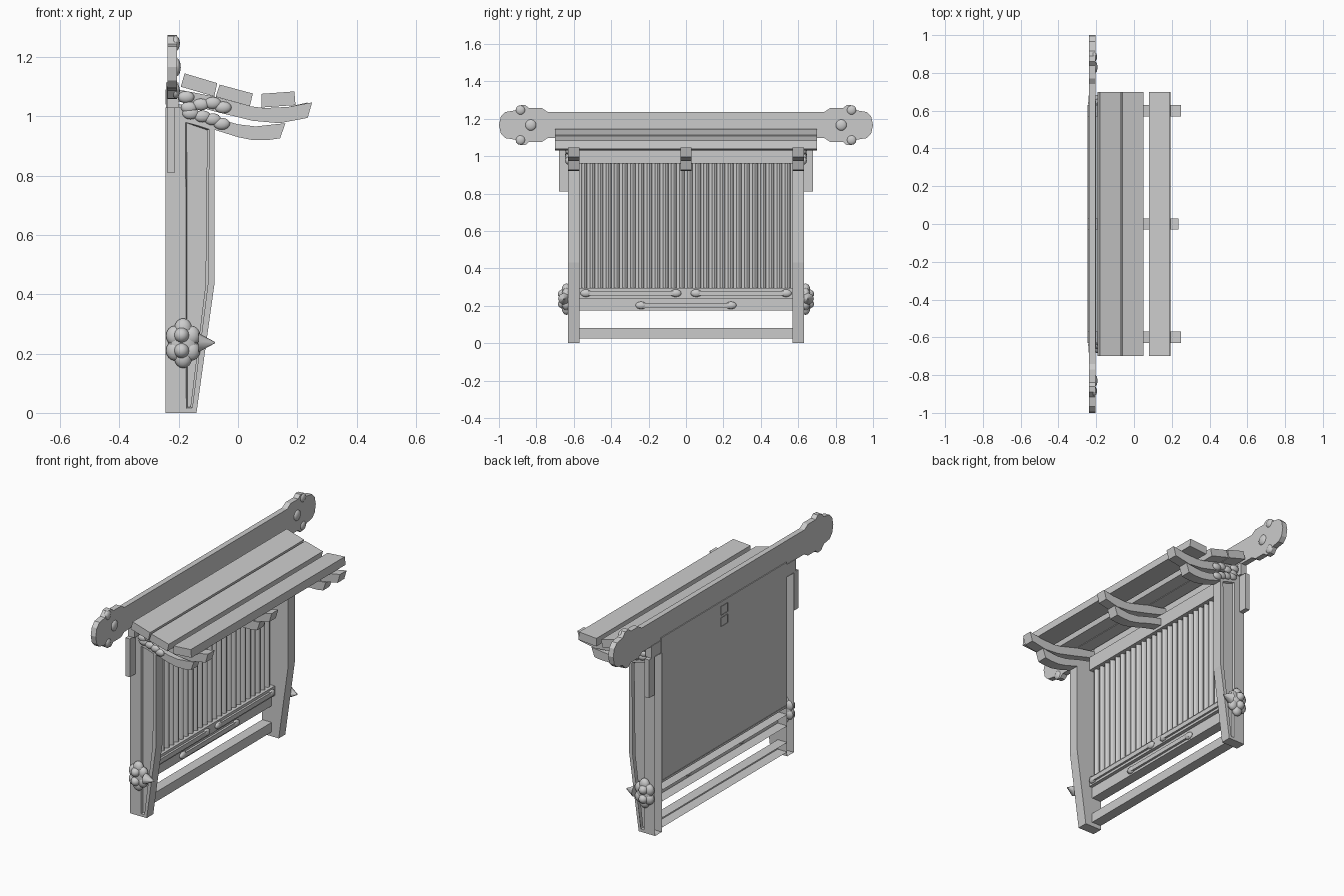
import bpy, bmesh, math
from mathutils import Matrix, Vector

cube = bpy.data.objects.get("Cube")
if cube:
    bpy.data.objects.remove(cube)

grey = bpy.data.materials.new("plain_grey")
grey.use_nodes = True
tone = (0.6, 0.6, 0.6, 1)
grey.diffuse_color = tone
grey.node_tree.nodes["Principled BSDF"].inputs["Base Color"].default_value = tone


def finish(name, bm, smooth=False):
    mesh = bpy.data.meshes.new(name)
    bm.to_mesh(mesh)
    bm.free()
    obj = bpy.data.objects.new(name, mesh)
    bpy.context.collection.objects.link(obj)
    mesh.materials.append(grey)
    if smooth:
        bpy.ops.object.select_all(action='DESELECT')
        obj.select_set(True)
        bpy.context.view_layer.objects.active = obj
        bpy.ops.object.shade_smooth_by_angle(angle=math.radians(40))
    return obj


def extrude(name, points, direction, open_back=False, recess=None):
    """Sweep a flat outline along a vector; recess insets the side facing that y sign."""
    bm = bmesh.new()
    face = bm.faces.new([bm.verts.new(p) for p in points])
    out = bmesh.ops.extrude_face_region(bm, geom=[face])
    moved = [v for v in out["geom"] if isinstance(v, bmesh.types.BMVert)]
    bmesh.ops.translate(bm, vec=Vector(direction), verts=moved)
    bmesh.ops.recalc_face_normals(bm, faces=bm.faces)
    bm.normal_update()
    if recess:
        outer = [f for f in bm.faces if f.normal.y * recess > 0.9]
        bmesh.ops.inset_region(bm, faces=outer, thickness=0.022)
        bmesh.ops.inset_region(bm, faces=outer, thickness=0.006, depth=-0.012)
    if open_back:
        bm.normal_update()
        back = [f for f in bm.faces if f.normal.x < -0.9]
        bmesh.ops.delete(bm, geom=back, context='FACES')
    return finish(name, bm)


def side_prism(name, outline, y0, y1, **kw):
    return extrude(name, [(x, y0, z) for x, z in outline], (0, y1 - y0, 0), **kw)


def box(name, x0, x1, y0, y1, z0, z1, **kw):
    return side_prism(name, [(x0, z0), (x1, z0), (x1, z1), (x0, z1)], y0, y1, **kw)


def blobs(name, items):
    """Join several stretched spheres, each given as centre and radii."""
    bm = bmesh.new()
    for centre, radii in items:
        m = Matrix.Translation(centre) @ Matrix.Diagonal((*radii, 1))
        bmesh.ops.create_uvsphere(bm, u_segments=16, v_segments=8, radius=1, matrix=m)
    return finish(name, bm, True)


BACK = -0.245

# Back board and vertical ribs
box("back_board", BACK + 0.003, -0.2, -0.57, 0.57, 0.28, 1.115)
bm = bmesh.new()
count = 26
for i in range(count):
    y = (i - (count - 1) / 2) * 0.0435
    ring = [(-0.2 + 0.02 * math.sin(a), y + 0.014 * math.cos(a))
            for a in [math.pi * k / 6 for k in range(7)]]
    low = [bm.verts.new((x, v, 0.29)) for x, v in ring]
    high = [bm.verts.new((x, v, 0.965)) for x, v in ring]
    for k in range(6):
        bm.faces.new((low[k], low[k + 1], high[k + 1], high[k]))
    bm.faces.new(high)
bmesh.ops.recalc_face_normals(bm, faces=bm.faces)
finish("vertical_ribs", bm, True)

# Horizontal beams
box("top_beam", -0.2, -0.165, -0.57, 0.57, 0.96, 1.04)
box("ledge", BACK, -0.165, -0.57, 0.57, 0.24, 0.295, open_back=True)
box("middle_rail", BACK, -0.185, -0.57, 0.57, 0.175, 0.24, open_back=True)
box("foot_rail", BACK, -0.185, -0.57, 0.57, 0.025, 0.08, open_back=True)

# Carved bars with rounded ends
for name, y, half, z, x in (("carved_bar_right", -0.295, 0.25, 0.267, -0.163),
                            ("carved_bar_left", 0.295, 0.25, 0.267, -0.163),
                            ("carved_bar_middle", 0, 0.25, 0.202, -0.182)):
    box(name, x - 0.005, x + 0.01, y - half, y + half, z - 0.013, z + 0.013)
    blobs(name + "_ends", [((x, y + s * (half - 0.01), z), (0.014, 0.03, 0.02)) for s in (-1, 1)])

# Side posts, each a flat back strip and a tapered panelled front
front_outline = [(-0.19, 0), (-0.14, 0), (-0.08, 0.43), (-0.08, 0.97), (-0.19, 1.0)]
for side, s in (("left", 1), ("right", -1)):
    y0, y1 = s * 0.57, s * 0.63
    box("post_strip_" + side, BACK, -0.19, y0, y1, 0, 1.03, open_back=True)
    side_prism("post_front_" + side, front_outline, y0, y1, open_back=True, recess=s)
    box("wing_plate_" + side, -0.24, -0.212, s * 0.63, s * 0.68, 0.81, 1.03)
    box("sign_hinge_" + side, -0.24, -0.2, s * 0.57, s * 0.655, 1.03, 1.1)

    # Lobed boss on the lower post
    y = s * 0.64
    lobes = [((-0.185 + 0.032 * math.cos(a), y, 0.235 + 0.05 * math.sin(a)), (0.03, 0.024, 0.034))
             for a in [math.pi * (k + 0.5) / 3 for k in range(6)]]
    lobes += [((-0.19, s * 0.655, z), (0.026, 0.03, 0.026)) for z in (0.21, 0.262)]
    lobes.append(((-0.185, y, 0.235), (0.05, 0.026, 0.075)))
    blobs("post_boss_" + side, lobes)
    bm = bmesh.new()
    turn = Matrix.Translation((-0.105, s * 0.652, 0.237)) @ Matrix.Rotation(math.pi / 2, 4, 'Y')
    bmesh.ops.create_cone(bm, cap_ends=True, segments=8, radius1=0.032, radius2=0.002,
                          depth=0.055, matrix=turn)
    finish("boss_bud_" + side, bm, True)

    # Scroll ornament beside the bracket
    path = [(-0.175, 1.065), (-0.165, 1.03), (-0.125, 1.04), (-0.085, 1.045), (-0.05, 1.03),
            (-0.16, 1.01), (-0.12, 1.0), (-0.085, 0.99), (-0.055, 0.975)]
    blobs("bracket_scroll_" + side,
          [((x, s * 0.632, z), (0.028, 0.014, 0.02)) for x, z in path])

# Bent double brackets carrying the roof
upper_arm = [(-0.2, 1.09), (-0.08, 1.067), (0.04, 1.034), (0.09, 1.028), (0.17, 1.032), (0.25, 1.047),
             (0.235, 0.995), (0.14, 0.977), (0.05, 0.985), (-0.08, 1.017), (-0.2, 1.05)]
lower_arm = [(-0.2, 1.025), (-0.1, 1.002), (0, 0.973), (0.06, 0.966), (0.16, 0.977),
             (0.142, 0.926), (0.1, 0.92), (0.05, 0.92), (0, 0.93), (-0.08, 0.955), (-0.2, 0.985)]
for name, y, trim in (("right", -0.6, 0), ("middle", 0, -0.015), ("left", 0.6, 0)):
    for level, arm in (("upper", upper_arm), ("lower", lower_arm)):
        outline = [(x + (trim if x > 0.2 else 0), z) for x, z in arm]
        side_prism(f"{level}_arm_{name}", outline, y - 0.03, y + 0.03)

# Slots behind the middle bracket
for z in (1.0, 1.065):
    box("middle_slot", BACK, BACK + 0.006, -0.03, 0.03, z - 0.025, z + 0.025, open_back=True)

# Roof planks
planks = {"inner": [(-0.18, 1.145), (-0.07, 1.112), (-0.08, 1.067), (-0.193, 1.1)],
          "middle": [(-0.062, 1.107), (0.05, 1.077), (0.04, 1.034), (-0.075, 1.066)],
          "outer": [(0.08, 1.076), (0.19, 1.084), (0.194, 1.038), (0.08, 1.03)]}
for name, outline in planks.items():
    side_prism("roof_plank_" + name, outline, -0.7, 0.7)

# Long sign board with lobed ends
half = [(0.74, 0.07), (0.77, 0.09), (0.84, 0.09), (0.86, 0.108), (0.89, 0.105), (0.915, 0.078),
        (0.965, 0.07), (0.99, 0.045), (1.0, 0)]
right_end = half + [(y, -h) for y, h in reversed(half[:-1])]
outline = right_end + [(-y, -h) for y, h in right_end]
extrude("sign_board", [(-0.237, y, 1.166 + h) for y, h in outline], (0.032, 0, 0))
for side, s in (("left", 1), ("right", -1)):
    blobs("sign_knobs_" + side, [((-0.207, s * 0.83, 1.166), (0.014, 0.03, 0.03))]
          + [((-0.21, s * 0.885, 1.166 + h), (0.014, 0.026, 0.026)) for h in (-0.08, 0.08)])
